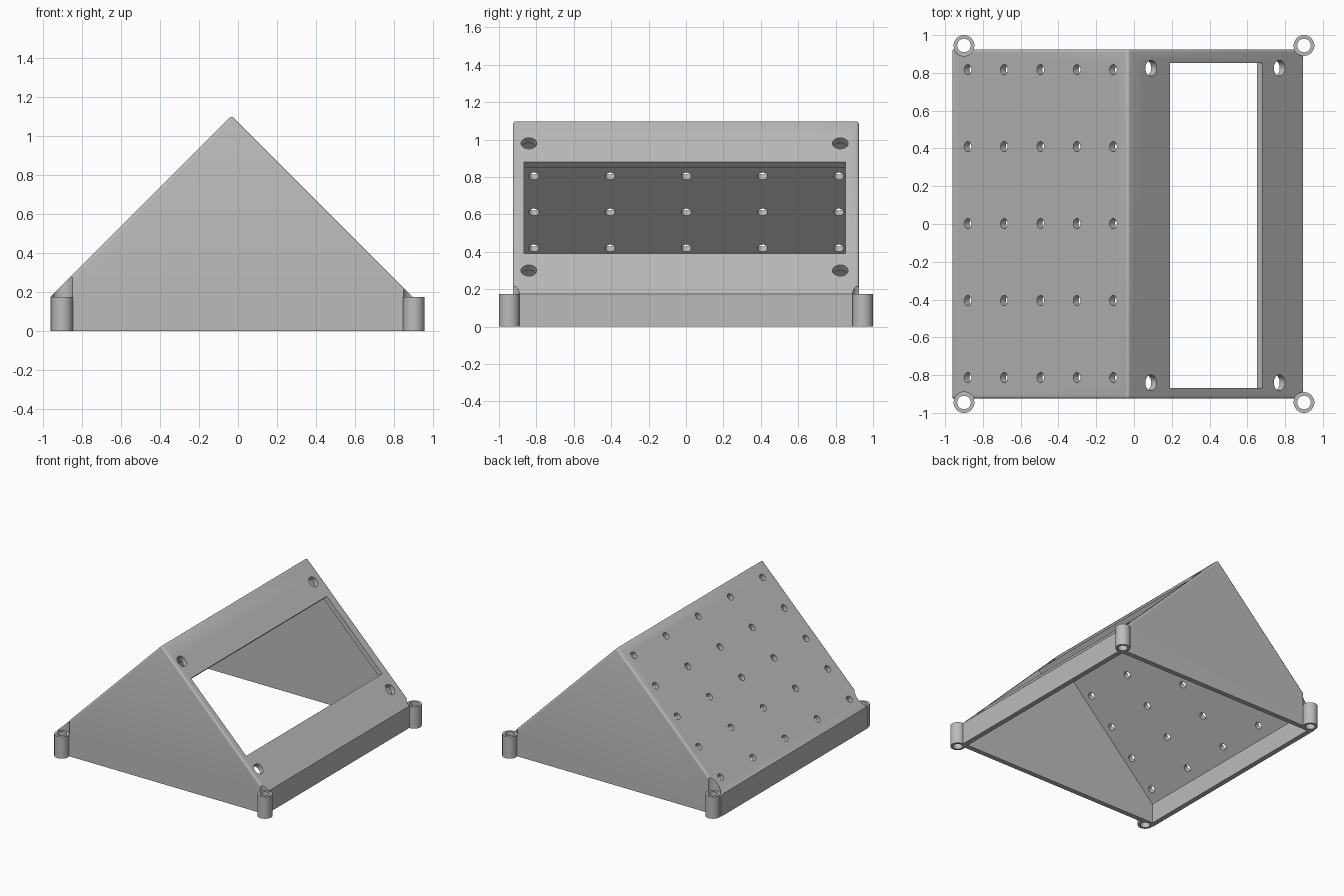
import bpy, bmesh, math
from mathutils import Matrix, Vector

cube = bpy.data.objects.get("Cube")
if cube:
    bpy.data.objects.remove(cube)

grey = bpy.data.materials.new("light_grey")
grey.use_nodes = True
colour = (0.5, 0.5, 0.5, 1)
grey.diffuse_color = colour
grey.node_tree.nodes["Principled BSDF"].inputs["Base Color"].default_value = colour

LEFT, RIGHT, HALF_Y = -0.96, 0.895, 0.925
EAVE, WALL = 0.175, 0.04
RIDGE_X = (LEFT + RIGHT) / 2
RIDGE_Z = EAVE + (RIGHT - LEFT) / 2
POSTS = [(x, y) for x in (-0.9, 0.9) for y in (-0.945, 0.945)]


def finish(name, bm):
    bmesh.ops.recalc_face_normals(bm, faces=bm.faces)
    mesh = bpy.data.meshes.new(name)
    bm.to_mesh(mesh)
    bm.free()
    mesh.materials.append(grey)
    obj = bpy.data.objects.new(name, mesh)
    bpy.context.collection.objects.link(obj)
    return obj


def gable_prism(inset, bottom):
    """Bmesh of the gabled house profile, shrunk evenly by inset."""
    drop = inset * math.sqrt(2)
    a, b = LEFT + inset, RIGHT - inset
    eave = EAVE + inset - drop
    profile = [(a, bottom), (b, bottom), (b, eave), (RIDGE_X, RIDGE_Z - drop), (a, eave)]
    bm = bmesh.new()
    y = HALF_Y - inset
    face = bm.faces.new([bm.verts.new((x, -y, z)) for x, z in profile])
    side = bmesh.ops.extrude_face_region(bm, geom=[face])
    new = [v for v in side["geom"] if isinstance(v, bmesh.types.BMVert)]
    bmesh.ops.translate(bm, verts=new, vec=(0, 2 * y, 0))
    return bm


def add_cylinder(bm, radius, depth, matrix, sides=32):
    bmesh.ops.create_cone(bm, cap_ends=True, segments=sides, radius1=radius,
                          radius2=radius, depth=depth, matrix=matrix)


def post_cylinders(name, radius, low, high):
    bm = bmesh.new()
    for x, y in POSTS:
        add_cylinder(bm, radius, high - low, Matrix.Translation((x, y, (low + high) / 2)))
    return finish(name, bm)


def on_slope(x, y, side):
    """Frame on a roof slope at x, y, with its z axis along the slope normal."""
    z = RIDGE_Z - abs(x - RIDGE_X)
    return Matrix.Translation((x, y, z)) @ Matrix.Rotation(side * math.pi / 4, 4, "Y")


def combine(target, tool, operation):
    mod = target.modifiers.new(tool.name, "BOOLEAN")
    mod.operation = operation
    mod.solver = "EXACT"
    mod.object = tool
    bpy.context.view_layer.objects.active = target
    bpy.ops.object.modifier_apply(modifier=mod.name)
    bpy.data.objects.remove(tool)


# Outer shell with softened ridge and gable edges
bm = gable_prism(0, 0)
edges = [e for e in bm.edges if max(v.co.z for v in e.verts) > 1]
bmesh.ops.bevel(bm, geom=edges, offset=0.015, offset_type="OFFSET", segments=4,
                profile=0.5, affect="EDGES")
housing = finish("sloped_housing", bm)

# Hollow interior, open at the bottom
combine(housing, finish("cavity", gable_prism(WALL, -0.1)), "DIFFERENCE")

# Corner screw posts, with clearance above and a bore through each
combine(housing, post_cylinders("corner_posts", 0.055, 0, EAVE), "UNION")
combine(housing, post_cylinders("post_clearance", 0.056, EAVE, 0.6), "DIFFERENCE")
combine(housing, post_cylinders("post_bores", 0.036, -0.1, 0.6), "DIFFERENCE")

# Vent holes in the left-hand slope, mounting holes and window in the other
bm = bmesh.new()
for i in range(5):
    for j in range(5):
        frame = on_slope(-0.88 + 0.1925 * i, -0.813 + 0.4075 * j, -1)
        add_cylinder(bm, 0.027, 0.14, frame, 20)
for x in (0.09, 0.77):
    for y in (-0.84, 0.825):
        add_cylinder(bm, 0.042, 0.14, on_slope(x, y, 1))
window = on_slope(0.435, -0.007, 1)
scale = Matrix.Diagonal(Vector((0.49 * math.sqrt(2), 1.72, 0.2, 1)))
bmesh.ops.create_cube(bm, size=1, matrix=window @ scale)
combine(housing, finish("slope_openings", bm), "DIFFERENCE")

# Smooth the round parts, keep the sheet edges crisp
bpy.ops.object.select_all(action="DESELECT")
housing.select_set(True)
bpy.context.view_layer.objects.active = housing
bpy.ops.object.shade_smooth_by_angle(angle=math.radians(30))
